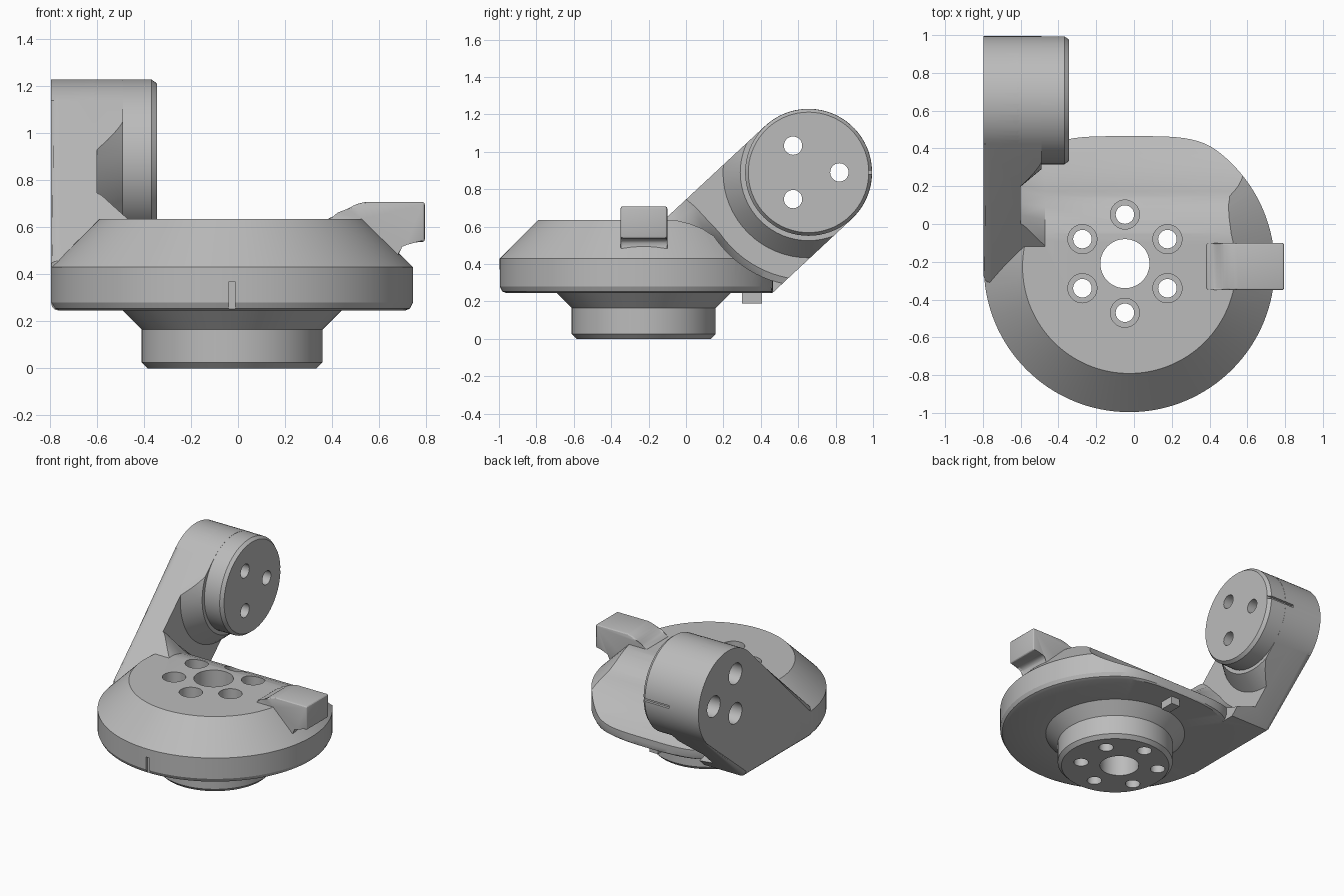
import bpy
import bmesh
from math import sin, cos, pi, radians, sqrt

if "Cube" in bpy.data.objects:
    bpy.data.objects.remove(bpy.data.objects["Cube"])

# Single grey material
grey = bpy.data.materials.new("machined grey")
grey.use_nodes = True
grey.diffuse_color = (0.5, 0.5, 0.5, 1)
grey.node_tree.nodes["Principled BSDF"].inputs["Base Color"].default_value = (0.5, 0.5, 0.5, 1)

BASE_X, BASE_Y = -0.025, -0.226       # turntable axis
HUB_Y, HUB_Z, HUB_R = 0.655, 0.89, 0.34   # tilted arm's joint axis (along x)
OUT_X, IN_X, FACE_X = -0.796, -0.6, -0.345


def loft(name, loops, round_face=None, bevel=0.0):
    """Skin a closed solid through matching loops of points."""
    bm = bmesh.new()
    rings = [[bm.verts.new(p) for p in loop] for loop in loops]
    n = len(rings[0])
    for a, b in zip(rings, rings[1:]):
        for i in range(n):
            j = (i + 1) % n
            bm.faces.new((a[i], a[j], b[j], b[i]))
    caps = [bm.faces.new(rings[0]), bm.faces.new(rings[-1])]
    if bevel:
        edges = list(bm.edges) if round_face is None else list(caps[round_face].edges)
        bmesh.ops.bevel(bm, geom=edges, offset=bevel, segments=3,
                        profile=0.5, affect='EDGES', clamp_overlap=True)
    bmesh.ops.recalc_face_normals(bm, faces=bm.faces)
    mesh = bpy.data.meshes.new(name)
    bm.to_mesh(mesh)
    bm.free()
    mesh.materials.append(grey)
    obj = bpy.data.objects.new(name, mesh)
    bpy.context.collection.objects.link(obj)
    return obj


def turned_z(name, profile, x, y, n=48, shape=lambda v: v):
    return loft(name, [[(x + r * cos(2 * pi * i / n), shape(y + r * sin(2 * pi * i / n)), z)
                        for i in range(n)] for r, z in profile])


def turned_x(name, profile, y, z, n=32):
    return loft(name, [[(x, y + r * cos(2 * pi * i / n), z + r * sin(2 * pi * i / n))
                        for i in range(n)] for r, x in profile])


def extrude_x(name, outline, x0, x1, **kw):
    return loft(name, [[(x, y, z) for y, z in outline] for x in (x0, x1)], **kw)


def box(name, x0, x1, y0, y1, z0, z1):
    return extrude_x(name, [(y0, z0), (y1, z0), (y1, z1), (y0, z1)], x0, x1)


def combine(target, tool, operation):
    mod = target.modifiers.new(operation, 'BOOLEAN')
    mod.operation, mod.solver, mod.object = operation, 'EXACT', tool
    bpy.context.view_layer.objects.active = target
    bpy.ops.object.modifier_apply(modifier=mod.name)
    bpy.data.objects.remove(tool)


def flatten_back(y):
    """Ease the rear of the disc into a nearly straight edge."""
    t = max(0.0, (y - 0.4) / 0.145)
    return 0.4 + 0.065 * (2 * t - t * t) if t > 0 else y


# Turntable disc with conical shoulder and stepped lower boss
body = turned_z("turntable_body", [
    (0.36, 0), (0.385, 0.025), (0.385, 0.165), (0.465, 0.245), (0.735, 0.245),
    (0.757, 0.254), (0.77, 0.28), (0.77, 0.43), (0.565, 0.635)],
    BASE_X, BASE_Y, 128, flatten_back)

# Slanted side arm wrapping the joint
arm_outline = [(HUB_Y + HUB_R * cos(radians(a)), HUB_Z + HUB_R * sin(radians(a)))
               for a in range(133, -48, -5)]
arm_outline += [(0.462, 0.245), (-0.31, 0.245), (-0.31, 0.457)]
arm = extrude_x("side_arm", arm_outline, OUT_X, -0.47, round_face=0, bevel=0.035)
combine(body, arm, 'UNION')


# Clearance scoop around the joint, chamfered up to the arm wall
def scoop_loop(x, r, lip):
    arc = [(HUB_Y - r * cos(radians(a)), HUB_Z - r * sin(radians(a)))
           for a in range(34, 91, 4)]
    pts = lip + arc + [(1.2, HUB_Z - r), (1.2, 1.5), (-0.14, 1.5)]
    return [(x, y, z) for y, z in pts]


low_lip = [(-0.14, 0.638), (-0.05, 0.633), (0.02, 0.616), (0.09, 0.588)]
high_lip = [(-0.14, 0.76), (-0.01, 0.755), (0.05, 0.705), (0.11, 0.64)]
scoop = loft("scoop_cutter", [scoop_loop(IN_X, 0.575, high_lip),
                              scoop_loop(-0.47, 0.61, low_lip),
                              scoop_loop(1.0, 0.61, low_lip)])
combine(body, scoop, 'DIFFERENCE')

# Conical flare from arm wall to joint hub, trimmed to the arm width
flare = turned_x("hub_flare", [(0.475, -0.62), (0.457, IN_X), (0.365, -0.49)], HUB_Y, HUB_Z, 64)
combine(flare, extrude_x("flare_trim", arm_outline, -0.7, -0.4), 'INTERSECT')
combine(body, flare, 'UNION')

# Joint hub with chamfered face
hub = turned_x("joint_hub", [(0.339, -0.63), (0.339, FACE_X - 0.023), (0.322, FACE_X)],
               HUB_Y, HUB_Z, 72)
combine(body, hub, 'UNION')

# Hooked stop lug on the left side
lug_outline = [(0.38, 0.58), (0.38, 0.637), (0.43, 0.652), (0.465, 0.678), (0.5, 0.697),
               (0.54, 0.708), (0.795, 0.708), (0.795, 0.537), (0.715, 0.537),
               (0.69, 0.527), (0.68, 0.505), (0.685, 0.46), (0.55, 0.46)]
lug = loft("stop_lug", [[(x, y, z) for x, z in lug_outline] for y in (-0.35, -0.1)],
           bevel=0.016)
combine(body, lug, 'UNION')

# Index tab under the rear edge
combine(body, box("index_tab", -0.06, 0.01, 0.3, 0.405, 0.19, 0.27), 'UNION')

# Centre bore and ring of counterbored bolt holes
BOLT_X, BOLT_Y = -0.048, -0.21
combine(body, turned_z("bore", [(0.13, -0.1), (0.13, 0.8)], BOLT_X, BOLT_Y), 'DIFFERENCE')
for k in range(6):
    a = radians(30 + 60 * k)
    hole = turned_z("bolt_hole", [(0.049, -0.1), (0.049, 0.2), (0.077, 0.2), (0.077, 0.8)],
                    BOLT_X + 0.26 * cos(a), BOLT_Y + 0.26 * sin(a), 32)
    combine(body, hole, 'DIFFERENCE')

# Three counterbored holes through the joint
for k in range(3):
    a = 2 * pi * k / 3
    hole = turned_x("joint_hole", [(0.075, -0.9), (0.075, -0.5), (0.049, -0.5), (0.049, -0.2)],
                    HUB_Y + 0.165 * cos(a), HUB_Z + 0.165 * sin(a))
    combine(body, hole, 'DIFFERENCE')

# Alignment marks on the disc front and the hub rim
combine(body, box("disc_mark", -0.038, -0.013, -1.1, -0.98, 0.2, 0.37), 'DIFFERENCE')
combine(body, box("hub_mark", -0.56, -0.3, 0.975, 1.1, 0.88, 0.9), 'DIFFERENCE')

# Smooth curved surfaces, keep machined edges crisp
bpy.ops.object.select_all(action='DESELECT')
body.select_set(True)
bpy.context.view_layer.objects.active = body
bpy.ops.object.shade_smooth_by_angle(angle=radians(25))
